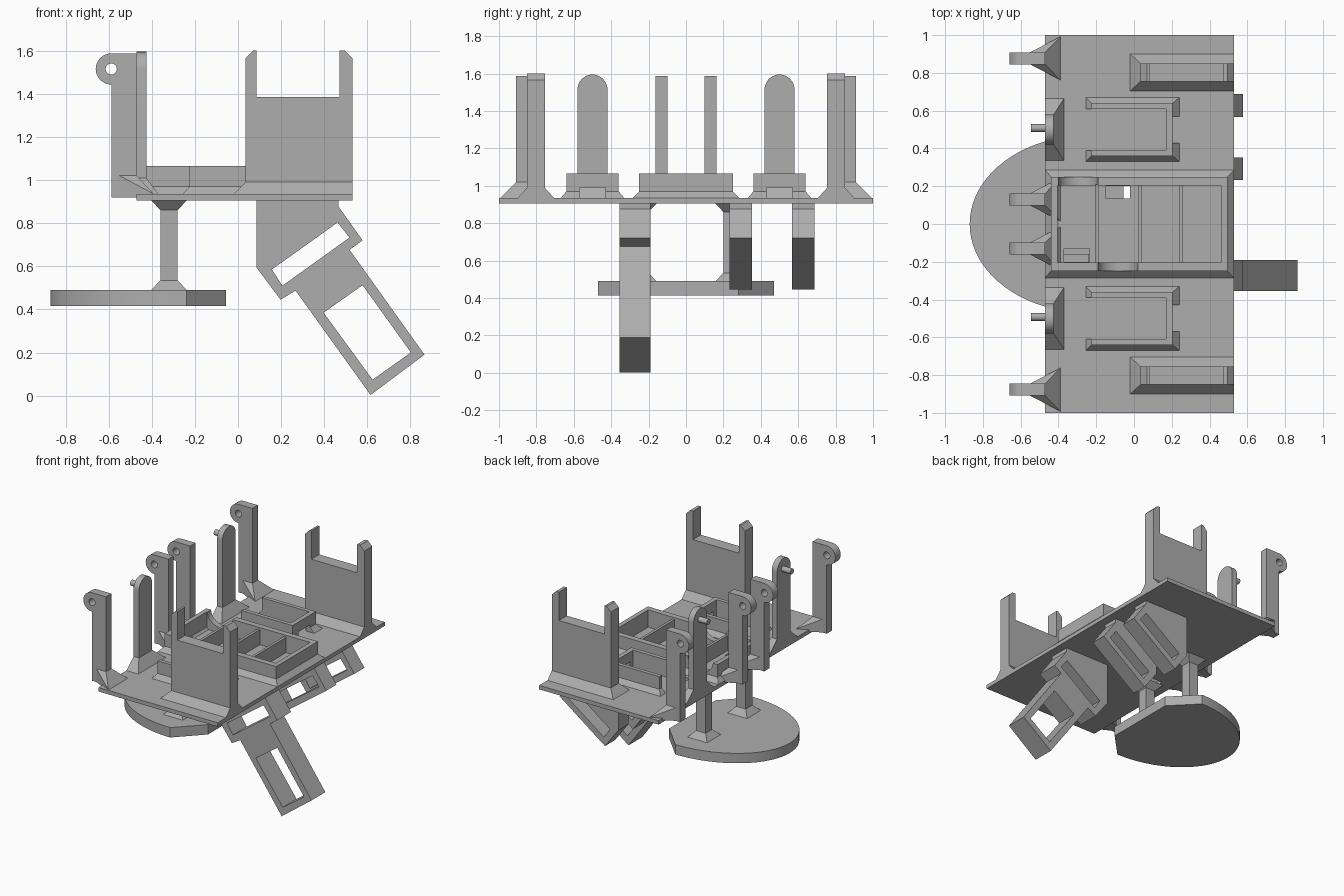
import bpy, bmesh
from math import sin, cos, pi
from mathutils import Vector

cube = bpy.data.objects.get("Cube")
if cube:
    bpy.data.objects.remove(cube)

grey = bpy.data.materials.new("plain_grey")
grey.use_nodes = True
COLOUR = (0.42, 0.42, 0.42, 1)
grey.diffuse_color = COLOUR
grey.node_tree.nodes["Principled BSDF"].inputs["Base Color"].default_value = COLOUR


def finish(name, bm):
    bmesh.ops.recalc_face_normals(bm, faces=bm.faces)
    mesh = bpy.data.meshes.new(name)
    bm.to_mesh(mesh)
    bm.free()
    mesh.materials.append(grey)
    ob = bpy.data.objects.new(name, mesh)
    bpy.context.collection.objects.link(ob)
    bpy.ops.object.select_all(action='DESELECT')
    ob.select_set(True)
    bpy.context.view_layer.objects.active = ob
    bpy.ops.object.shade_smooth_by_angle(angle=0.5)
    return ob


def prism(name, loops, axis, lo, hi):
    """Extrude an outline, with optional hole loops, along one axis."""
    place = {'x': lambda a, b: (lo, a, b),
             'y': lambda a, b: (a, lo, b),
             'z': lambda a, b: (a, b, lo)}[axis]
    normal = Vector((axis == 'x', axis == 'y', axis == 'z'))
    bm = bmesh.new()
    edges = []
    for loop in loops:
        vs = [bm.verts.new(place(*p)) for p in loop]
        edges += [bm.edges.new((v, vs[i - 1])) for i, v in enumerate(vs)]
    bmesh.ops.triangle_fill(bm, edges=edges, use_beauty=True, normal=normal)
    ext = bmesh.ops.extrude_face_region(bm, geom=bm.faces[:], use_keep_orig=True)
    top = [g for g in ext["geom"] if isinstance(g, bmesh.types.BMVert)]
    bmesh.ops.translate(bm, verts=top, vec=normal * (hi - lo))
    return finish(name, bm)


def hull(name, points):
    bm = bmesh.new()
    for p in points:
        bm.verts.new(p)
    bmesh.ops.convex_hull(bm, input=bm.verts)
    bmesh.ops.dissolve_limit(bm, angle_limit=0.01, verts=bm.verts, edges=bm.edges)
    return finish(name, bm)


def ring(x0, x1, y0, y1, z):
    return [(x, y, z) for x in (x0, x1) for y in (y0, y1)]


def frustum(name, low, high):
    return hull(name, ring(*low) + ring(*high))


def box(name, x0, x1, y0, y1, z0, z1):
    return frustum(name, (x0, x1, y0, y1, z0), (x0, x1, y0, y1, z1))


def rect(x0, x1, y0, y1):
    return [(x0, y0), (x1, y0), (x1, y1), (x0, y1)]


def arc(cx, cy, rx, ry, a0, a1, n):
    return [(cx + rx * cos(a0 + (a1 - a0) * i / n),
             cy + ry * sin(a0 + (a1 - a0) * i / n)) for i in range(n + 1)]


def circle(cx, cy, r, n=24):
    return arc(cx, cy, r, r, 0, 2 * pi, n)[:-1]


BOT, TOP, RIM = 0.905, 0.935, 1.065

# Deck with two small openings
prism("deck", [rect(-0.47, 0.53, -1, 1), rect(-0.15, -0.02, 0.135, 0.2),
               rect(-0.37, -0.235, -0.2, -0.13)], 'z', BOT, TOP)

# Forked end panels with flared feet
fork = [(0.035, TOP), (0.53, TOP), (0.53, 1.565), (0.495, 1.6), (0.47, 1.6), (0.47, 1.385),
        (0.086, 1.385), (0.086, 1.6), (0.07, 1.6), (0.035, 1.565)]
for s, side in ((-1, "front"), (1, "back")):
    y0, y1 = sorted((s * 0.755, s * 0.85))
    prism(side + "_fork_panel", [fork], 'y', y0, y1)
    frustum(side + "_panel_foot", (-0.02, 0.53, y0 - 0.05, y1 + 0.05, TOP),
            (0.035, 0.53, y0, y1, 0.99))

# Eyelet posts along the edge
eyelet = ([(-0.587, 0.92), (-0.47, 0.92), (-0.47, 1.587)]
          + arc(-0.588, 1.515, 0.072, 0.072, pi / 2, 3 * pi / 2, 16) + [(-0.587, 1.443)])
for i, y in enumerate((-0.877, -0.13, 0.13, 0.877)):
    prism(f"eyelet_post_{i}", [eyelet, circle(-0.588, 1.515, 0.026)],
          'y', y - 0.032, y + 0.032)
    base = [(-0.39, y - 0.115), (-0.39, y + 0.115), (-0.55, y - 0.032), (-0.55, y + 0.032)]
    hull(f"eyelet_foot_{i}", [(a, b, z) for a, b in base for z in (0.92, TOP)]
         + ring(-0.55, -0.47, y - 0.032, y + 0.032, 1.02))

for s, side in ((-1, "front"), (1, "back")):
    c = s * 0.5
    # Round-topped paddle with pin
    prism(side + "_paddle", [[(c - 0.08, TOP), (c + 0.08, TOP)]
                             + arc(c, 1.515, 0.08, 0.08, 0, pi, 20)], 'x', -0.47, -0.425)
    prism(side + "_paddle_pin", [circle(c + 0.008, 1.515, 0.021)], 'x', -0.545, -0.46)
    frustum(side + "_paddle_foot", (-0.47, -0.37, c - 0.165, c + 0.165, TOP),
            (-0.47, -0.425, c - 0.08, c + 0.08, 1.01))
    # Open-ended tray: two side rails and a slotted end wall
    for t in (-1, 1):
        y0, y1 = sorted((c + t * 0.11, c + t * 0.14))
        f0, f1 = sorted((c + t * 0.11, c + t * 0.17))
        box(f"{side}_tray_rail", -0.225, 0.205, y0, y1, TOP, RIM)
        frustum(f"{side}_tray_rail_foot", (-0.255, 0.24, f0, f1, TOP),
                (-0.225, 0.205, y0, y1, 0.97))
        g0, g1 = sorted((c + t * 0.07, c + t * 0.17))
        h0, h1 = sorted((c + t * 0.07, c + t * 0.14))
        frustum(f"{side}_tray_corner_foot", (0.17, 0.24, g0, g1, TOP),
                (0.17, 0.205, h0, h1, 0.97))
    a, b = c - 0.14, c + 0.14
    prism(side + "_tray_end", [[(a, TOP), (c - 0.07, TOP), (c - 0.07, 0.99), (c + 0.07, 0.99),
                                (c + 0.07, TOP), (b, TOP), (b, RIM), (a, RIM)]],
          'x', 0.17, 0.205)

# Central divided box, each long wall with a round dip
for s, dip in ((-1, -0.085), (1, -0.295)):
    y0, y1 = sorted((s * 0.205, s * 0.25))
    f0, f1 = sorted((s * 0.205, s * 0.285))
    side = "front" if s < 0 else "back"
    prism(side + "_box_wall", [[(-0.44, RIM), (-0.44, TOP), (0.495, TOP), (0.495, RIM)]
                               + arc(dip, RIM, 0.105, 0.09, 0, -pi, 20)], 'y', y0, y1)
    frustum(side + "_box_foot", (-0.47, 0.53, f0, f1, TOP), (-0.44, 0.495, y0, y1, 0.97))
box("box_left_end", -0.44, -0.405, -0.21, 0.21, TOP, RIM)
frustum("box_left_foot", (-0.47, -0.405, -0.285, 0.285, TOP),
        (-0.44, -0.405, -0.25, 0.25, 0.97))
box("box_right_end", 0.46, 0.495, -0.21, 0.21, TOP, RIM)
frustum("box_right_foot", (0.46, 0.53, -0.285, 0.285, TOP),
        (0.46, 0.495, -0.25, 0.25, 0.97))
for i, x in enumerate((-0.195, 0.03, 0.25)):
    box(f"box_divider_{i}", x - 0.01, x + 0.01, -0.21, 0.21, TOP, 1.05)

# Slanted brackets under the deck
head = [(0.466, BOT), (0.086, BOT), (0.086, 0.594), (0.197, 0.445)]
tip = [(0.578, 0.72), (0.466, 0.877)]
arm = [(0.267, 0.487), (0.615, 0.003), (0.865, 0.19), (0.517, 0.677)]
slot = [(0.157, 0.585), (0.206, 0.51), (0.517, 0.733), (0.462, 0.803)]
window = [(0.397, 0.385), (0.624, 0.074), (0.802, 0.2), (0.578, 0.512)]
prism("long_bracket", [head + arm + tip, slot, window], 'y', -0.355, -0.19)
for i, y in enumerate((0.232, 0.567)):
    prism(f"short_bracket_{i}", [head + tip, slot], 'y', y, y + 0.121)

# Rounded base on two flared columns
prism("base_plate", [arc(-0.24, 0, 0.63, 0.47, pi / 2, 3 * pi / 2, 40)
                     + [(-0.055, -0.28), (-0.055, 0.28)]], 'z', 0.415, 0.49)
for s, side in ((-1, "front"), (1, "back")):
    y = s * 0.24

    def square(r, z):
        return (-0.32 - r, -0.32 + r, y - r, y + r, z)
    frustum(side + "_column", square(0.04, 0.48), square(0.04, BOT))
    frustum(side + "_column_foot", square(0.082, 0.49), square(0.04, 0.535))
    frustum(side + "_column_head", square(0.04, 0.86), square(0.082, BOT))
